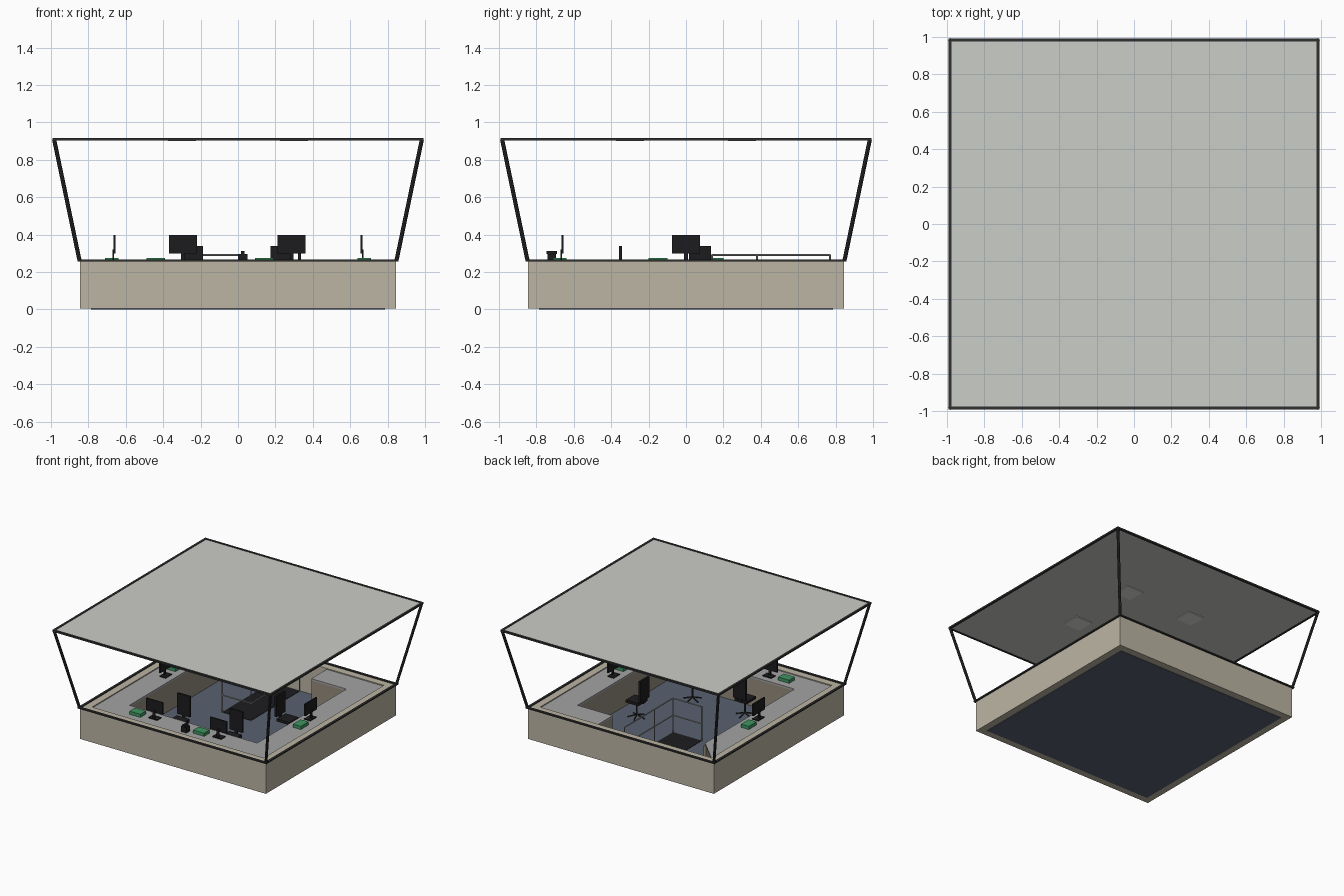
import bpy, bmesh, math
from mathutils import Vector, Matrix

if "Cube" in bpy.data.objects:
    bpy.data.objects.remove(bpy.data.objects["Cube"])


def mat(name, c):
    m = bpy.data.materials.new(name)
    m.diffuse_color = (*c, 1)
    m.use_nodes = True
    m.node_tree.nodes["Principled BSDF"].inputs["Base Color"].default_value = m.diffuse_color
    return m


TAN = mat("tan", (.50, .46, .37))
BROWN = mat("brown", (.30, .26, .21))
GREY = mat("desk_grey", (.36, .37, .36))
BLUE = mat("carpet", (.10, .12, .16))
DARK = mat("frame_dark", (.03, .03, .03))
BLACK = mat("black", (.012, .012, .014))
GREEN = mat("green", (.05, .30, .12))
ROOF = mat("roof", (.60, .61, .57))
LAMP = mat("lamp", (.75, .74, .70))
METAL = mat("metal", (.35, .35, .36))


def finish(name, bm, m, M=None):
    if M:
        bm.transform(M)
    bmesh.ops.recalc_face_normals(bm, faces=bm.faces)
    me = bpy.data.meshes.new(name)
    bm.to_mesh(me)
    bm.free()
    me.materials.append(m)
    ob = bpy.data.objects.new(name, me)
    bpy.context.collection.objects.link(ob)
    return ob


def box(name, lo, hi, m, M=None):
    lo, hi = Vector(lo), Vector(hi)
    bm = bmesh.new()
    bmesh.ops.create_cube(bm, size=1)
    for v in bm.verts:
        v.co = [(lo[i] + hi[i]) / 2 + v.co[i] * (hi[i] - lo[i]) for i in range(3)]
    return finish(name, bm, m, M)


def prism(name, pts, z0, z1, m):
    bm = bmesh.new()
    f = bm.faces.new([bm.verts.new((x, y, z0)) for x, y in pts])
    r = bmesh.ops.extrude_face_region(bm, geom=[f])
    bmesh.ops.translate(bm, vec=(0, 0, z1 - z0),
                        verts=[v for v in r["geom"] if isinstance(v, bmesh.types.BMVert)])
    return finish(name, bm, m)


def ring(name, a, b, z0, z1, m):
    """Square frame with outer half size a and inner half size b."""
    bm = bmesh.new()
    loops = [[bm.verts.new((sx * r, sy * r, z)) for sx, sy in ((-1, -1), (1, -1), (1, 1), (-1, 1))]
             for r, z in ((a, z0), (a, z1), (b, z1), (b, z0))]
    for k in range(4):
        for i in range(4):
            j, p, q = (i + 1) % 4, loops[k], loops[(k + 1) % 4]
            bm.faces.new((p[i], p[j], q[j], q[i]))
    return finish(name, bm, m)


def rod(name, a, b, r, m, n=8, M=None):
    a, b = Vector(a), Vector(b)
    bm = bmesh.new()
    bmesh.ops.create_cone(bm, cap_ends=True, segments=n, radius1=r, radius2=r, depth=(b - a).length)
    bm.transform(Matrix.Translation((a + b) / 2) @ (b - a).to_track_quat('Z', 'Y').to_matrix().to_4x4())
    return finish(name, bm, m, M)


def place(x, y, deg):
    return Matrix.Translation((x, y, 0)) @ Matrix.Rotation(math.radians(deg), 4, 'Z')


# Shell: floor, low wall, sill, corner posts, roof
box("floor", (-.785, -.785, 0), (.785, -.785 + 1.57, .008), BLUE)
ring("low_wall", .845, .78, .004, .258, TAN)
ring("window_sill", .857, .838, .255, .266, DARK)
ring("roof_edge", .993, .975, .902, .916, DARK)
box("roof", (-.98, -.98, .904), (.98, .98, .912), ROOF)
for sx in (-1, 1):
    for sy in (-1, 1):
        rod("corner_post", (sx * .847, sy * .847, .26), (sx * .983, sy * .983, .908), .011, DARK)
        box("ceiling_light", (sx * .3 - .075, sy * .3 - .075, .899),
            (sx * .3 + .075, sy * .3 + .075, .905), LAMP)

# Desk ring with mitred corners; the back run stops at the stair opening
I, O = .58, .78
runs = {"front": [(-O, -O), (O, -O), (I, -I), (-I, -I)],
        "right": [(O, -O), (O, O), (I, I), (I, -I)],
        "left": [(-O, O), (-O, -O), (-I, -I), (-I, I)],
        "back": [(O, O), (.26, O), (.26, I), (I, I)]}
for n, p in runs.items():
    prism(n + "_desk_top", p, .235, .25, GREY)
t = .02
box("front_desk_panel", (-I - t, -I - t, .008), (I + t, -I, .235), BROWN)
box("right_desk_panel", (I, -I, .008), (I + t, I, .235), BROWN)
box("left_desk_panel", (-I - t, -I, .008), (-I, I + t, .235), BROWN)
box("back_desk_panel", (.26, I, .008), (I + t, I + t, .235), BROWN)
box("back_desk_end", (.26, I + t, .008), (.26 + t, O, .235), BROWN)


# Monitor, screen facing local +y
def monitor(M):
    box("monitor_foot", (-.04, -.025, .25), (.04, .03, .258), BLACK, M)
    box("monitor_neck", (-.01, -.012, .258), (.01, -.002, .32), BLACK, M)
    box("monitor_screen", (-.075, -.006, .30), (.075, .006, .398), BLACK, M)


for x, y, a in ((-.295, -.66, 0), (.287, -.66, 0), (.66, 0, 90), (-.66, 0, -90)):
    monitor(place(x, y, a))

# Strip trays on the desks
for x, y, a in ((-.44, -.675, 0), (.14, -.675, 0), (.675, -.15, 90), (-.675, .15, 90)):
    box("strip_tray", (-.05, -.036, .25), (.05, .036, .276), GREEN, place(x, y, a))

# Telephone
box("phone_base", (0, -.74, .25), (.05, -.695, .295), BLACK)
box("phone_handset", (.015, -.746, .295), (.035, -.69, .312), BLACK)


# Swivel chair, facing local -y, backrest at the origin
def chair(M):
    box("chair_back", (-.058, -.008, .17), (.058, .008, .34), BLACK, M)
    box("chair_seat", (-.058, -.125, .135), (.058, -.01, .157), BLACK, M)
    box("chair_spine", (-.012, -.008, .14), (.012, .004, .18), BLACK, M)
    rod("chair_stem", (0, -.065, .03), (0, -.065, .14), .007, DARK, 8, M)
    for k in range(5):
        a = k * math.tau / 5
        rod("chair_leg", (0, -.065, .033),
            (.07 * math.sin(a), -.065 + .07 * math.cos(a), .014), .005, DARK, 6, M)


for x, y, a in ((-.245, -.35, 0), (.232, -.35, 0), (.33, .075, 90)):
    chair(place(x, y, a))

# Stair opening with guard rail
box("stair_opening", (-.24, .14, .008), (.02, .77, .011), BLACK)
path = [(-.24, .14), (.02, .14), (.02, .77)]
for h in (.15, .29):
    for (x0, y0), (x1, y1) in zip(path, path[1:]):
        rod("guard_rail", (x0, y0, h), (x1, y1, h), .005, METAL)
for x, y in path + [(.02, .38)]:
    rod("rail_post", (x, y, .008), (x, y, .293), .005, METAL)
